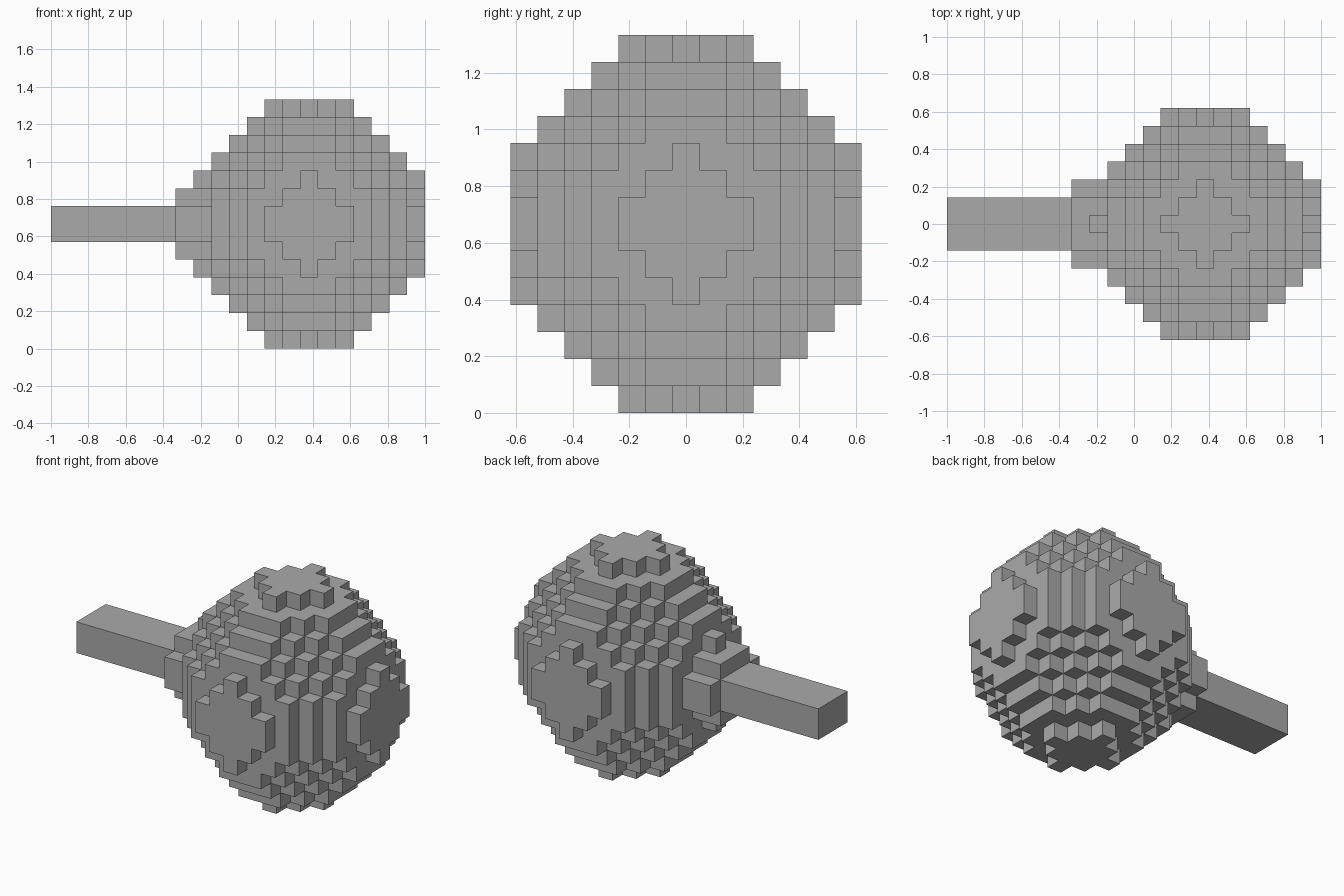
import bpy
import bmesh
from mathutils import Vector

if "Cube" in bpy.data.objects:
    bpy.data.objects.remove(bpy.data.objects["Cube"], do_unlink=True)

U = 2 / 21                      # edge of one block
CENTRE = Vector((4, 0, 7))      # middle of the head, in blocks

grey = bpy.data.materials.new("stone grey")
grey.use_nodes = True
grey.diffuse_color = (0.4, 0.4, 0.4, 1)
grey.node_tree.nodes["Principled BSDF"].inputs["Base Color"].default_value = (0.4, 0.4, 0.4, 1)


def build_blocks(name, cells):
    """Skin a set of unit blocks, keeping only the exposed faces."""
    bm = bmesh.new()
    for cell in cells:
        for axis in range(3):
            for sign in (-1, 1):
                n = Vector((0, 0, 0))
                n[axis] = sign
                if tuple(int(c + d) for c, d in zip(cell, n)) in cells:
                    continue
                a = Vector((0, 0, 0))
                a[(axis + 1) % 3] = 0.5
                b = n.cross(a)
                # layers straddle the middle height, so lift by half a block
                mid = CENTRE + Vector(cell) + Vector((0, 0, 0.5)) + n / 2
                ring = (mid - a - b, mid + a - b, mid + a + b, mid - a + b)
                bm.faces.new([bm.verts.new(p * U) for p in ring])
    bmesh.ops.remove_doubles(bm, verts=bm.verts, dist=U / 100)
    bmesh.ops.dissolve_limit(bm, angle_limit=0.01, verts=bm.verts, edges=bm.edges)
    mesh = bpy.data.meshes.new(name)
    bm.to_mesh(mesh)
    bm.free()
    mesh.materials.append(grey)
    bpy.context.collection.objects.link(bpy.data.objects.new(name, mesh))


def in_head(x, y, z):
    """Rounded block ball; the middle layer is two blocks tall."""
    low, mid, high = sorted((abs(x), abs(y), z if z >= 0 else -z - 1))
    total = low + mid + high
    return mid + high <= 8 and total <= (8 if high == 6 else 9)


# Head
R = range(-6, 7)
build_blocks("head", {(x, y, z) for x in R for y in R for z in range(-7, 7)
                      if in_head(x, y, z)})

# Collar: a cross-shaped plate where the handle meets the head
build_blocks("collar", {(-7, y, z) for y in range(-2, 3) for z in range(-2, 2)
                        if abs(y) < 2 or z in (-1, 0)})

# Handle: a plain bar
build_blocks("handle", {(x, y, z) for x in range(-14, -7)
                        for y in (-1, 0, 1) for z in (-1, 0)})
